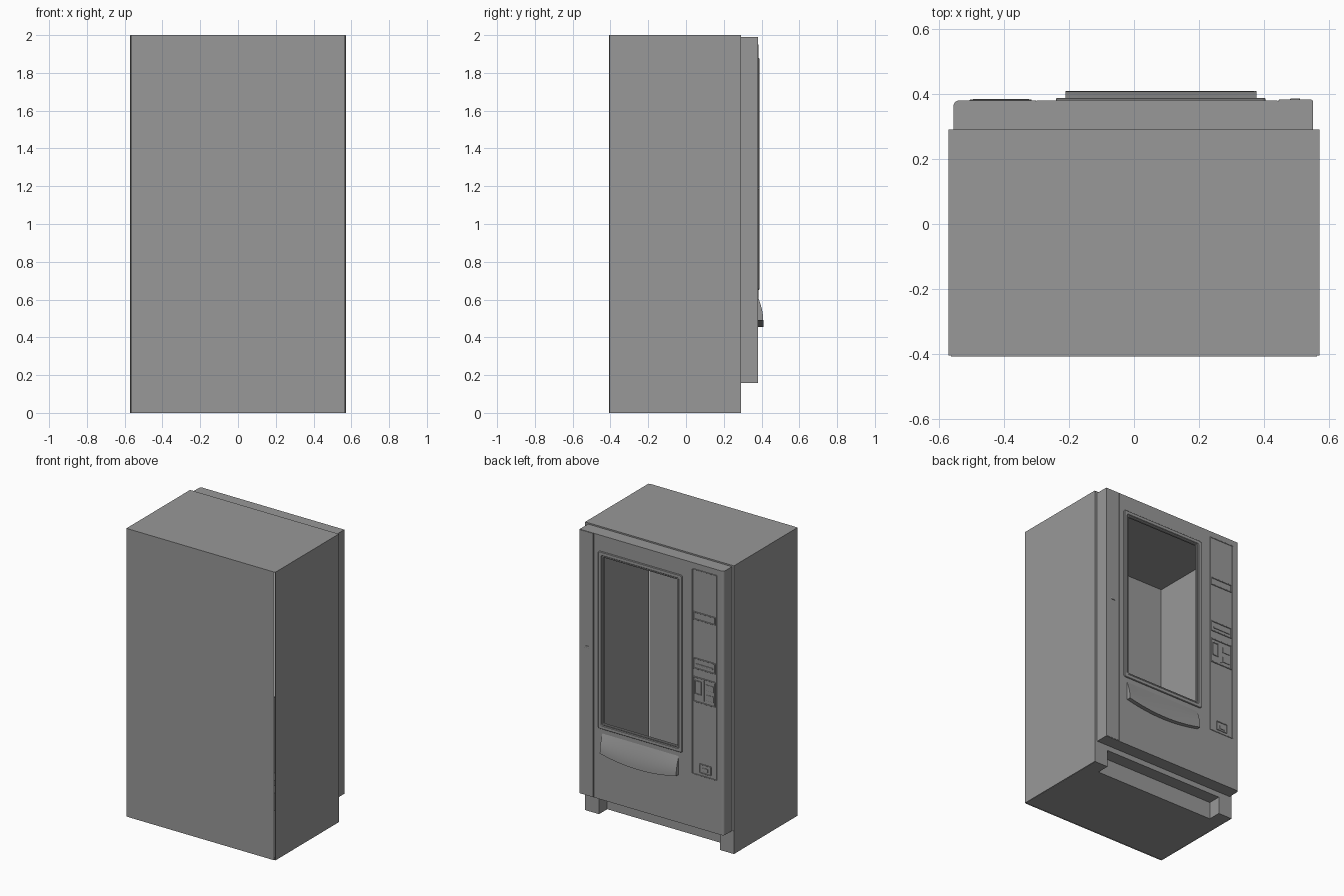
import bpy, bmesh, math

if "Cube" in bpy.data.objects:
    bpy.data.objects.remove(bpy.data.objects["Cube"])

# Dark grey paint shared by every part
paint = bpy.data.materials.new("dark_grey_paint")
paint.diffuse_color = (0.315, 0.315, 0.315, 1)
paint.use_nodes = True
paint.node_tree.nodes["Principled BSDF"].inputs["Base Color"].default_value = paint.diffuse_color


def finish(name, bm):
    bmesh.ops.recalc_face_normals(bm, faces=bm.faces)
    me = bpy.data.meshes.new(name)
    bm.to_mesh(me)
    bm.free()
    me.materials.append(paint)
    ob = bpy.data.objects.new(name, me)
    bpy.context.collection.objects.link(ob)
    return ob


def box_bm(x, y, z):
    bm = bmesh.new()
    bmesh.ops.create_cube(bm, size=1)
    for v in bm.verts:
        v.co = [(r[0] + r[1]) / 2 + c * (r[1] - r[0]) for c, r in zip(v.co, (x, y, z))]
    return bm


def box(name, x, y, z, bevel=0):
    ob = finish(name, box_bm(x, y, z))
    if bevel:
        m = ob.modifiers.new("bevel", "BEVEL")
        m.width, m.segments = bevel, 2
    return ob


def prism(name, pts, z0, z1):
    """Extrude an xy outline from z0 to z1."""
    bm = bmesh.new()
    f = bm.faces.new([bm.verts.new((x, y, z0)) for x, y in pts])
    r = bmesh.ops.extrude_face_region(bm, geom=[f])
    for v in r["geom"]:
        if isinstance(v, bmesh.types.BMVert):
            v.co.z = z1
    return finish(name, bm)


def frame(name, x, z, y0, y1, w, r=0.012, seg=4):
    """Rounded rectangular ring facing +y."""
    def loop(d, rad):
        out = []
        for k, (sx, sz) in enumerate(((1, 1), (-1, 1), (-1, -1), (1, -1))):
            cx = (x[1] - d - rad) if sx > 0 else (x[0] + d + rad)
            cz = (z[1] - d - rad) if sz > 0 else (z[0] + d + rad)
            for i in range(seg + 1):
                a = math.pi / 2 * (k + i / seg)
                out.append((cx + rad * math.cos(a), cz + rad * math.sin(a)))
        return out
    c = min(0.003, w / 4)
    section = [(0, y0), (0, y1 - c), (c, y1), (w - c, y1), (w, y1 - c), (w, y0)]
    bm = bmesh.new()
    rings = [[bm.verts.new((px, y, pz)) for px, pz in loop(d, r)] for d, y in section]
    n = len(rings[0])
    for a, b in zip(rings, rings[1:] + rings[:1]):
        for i in range(n):
            j = (i + 1) % n
            bm.faces.new((a[i], a[j], b[j], b[i]))
    return finish(name, bm)


def cut(ob, *rng):
    c = box("cutter", *rng)
    c.hide_render = True
    c.hide_viewport = True
    c.display_type = "WIRE"
    m = ob.modifiers.new("cut", "BOOLEAN")
    m.operation, m.object, m.solver = "DIFFERENCE", c, "EXACT"


# Cabinet shell of thin separate panels
T = 0.005
notch = [(-0.565, -0.4), (0.565, -0.4), (0.565, 0.288), (0.465, 0.288),
         (0.465, 0.2), (-0.465, 0.2), (-0.465, 0.288), (-0.565, 0.288)]
prism("cabinet_floor", notch, 0, T)
box("cabinet_roof", (-0.566, 0.566), (-0.405, 0.29), (2 - T, 2))
box("cabinet_back", (-0.563, 0.563), (-0.408, -0.403), (0, 2))
box("front_flange_top", (-0.566, 0.566), (0.285, 0.289), (1.95, 1.996))
for s, side in ((-1, "left"), (1, "right")):
    box(f"cabinet_side_{side}", sorted((s * 0.566, s * 0.571)), (-0.405, 0.29), (0, 2))
    box(f"front_flange_{side}", sorted((s * 0.53, s * 0.567)), (0.285, 0.289), (0.15, 1.96))
    # Feet either side of the kick recess
    box(f"foot_front_{side}", sorted((s * 0.465, s * 0.567)), (0.285, 0.29), (0, 0.16))
    box(f"foot_inner_{side}", sorted((s * 0.465, s * 0.47)), (0.2, 0.286), (0, 0.12))
box("kick_panel", (-0.465, 0.465), (0.195, 0.2), (0, 0.12))
box("kick_soffit", (-0.47, 0.47), (0.195, 0.286), (0.12, 0.125))
box("kick_lintel", (-0.465, 0.465), (0.285, 0.29), (0.12, 0.16))

# Door: open-backed pressed shell with one rounded vertical edge
bm = box_bm((-0.555, 0.55), (0.289, 0.38), (0.157, 1.99))
edge = [e for e in bm.edges if all(v.co.x < 0 and v.co.y > 0.35 for v in e.verts)]
bmesh.ops.bevel(bm, geom=edge, offset=0.018, segments=5, profile=0.5, affect="EDGES")
back = [f for f in bm.faces if all(v.co.y < 0.3 for v in f.verts)]
bmesh.ops.delete(bm, geom=back, context="FACES_ONLY")
door = finish("door", bm)
sol = door.modifiers.new("thickness", "SOLIDIFY")
sol.thickness, sol.offset = 0.008, -1
cut(door, (-0.2, 0.37), (0.33, 0.42), (0.685, 1.85))
for gx in (-0.3, 0.442):
    cut(door, (gx - 0.001, gx + 0.001), (0.377, 0.42), (0.1, 2.05))

# Door edge strip and lock
box("door_edge_strip", (0.446, 0.546), (0.379, 0.382), (0.16, 1.987))
box("door_lock", (0.48, 0.51), (0.38, 0.386), (1.182, 1.196), 0.002)

# Window surround: outer rim and inner gasket
frame("window_frame", (-0.24, 0.405), (0.65, 1.88), 0.378, 0.388, 0.026)
frame("window_gasket", (-0.214, 0.379), (0.676, 1.855), 0.37, 0.384, 0.013, 0.006)

# Delivery flap: bulging front with a bowed lower edge
bm = bmesh.new()
NX, NV, cx, hw = 24, 8, 0.083, 0.293
rings = []
for i in range(NX + 1):
    u = 2 * i / NX - 1
    zb = 0.49 - 0.035 * (1 - u * u)
    pts = [(0.38 + 0.029 * math.sin(math.pi / 2 * k / NV), 0.618 + (zb - 0.618) * k / NV)
           for k in range(NV + 1)] + [(0.379, zb)]
    rings.append([bm.verts.new((cx + hw * u, y, z)) for y, z in pts])
n = len(rings[0])
for a, b in zip(rings, rings[1:]):
    for k in range(n):
        j = (k + 1) % n
        bm.faces.new((a[k], a[j], b[j], b[k]))
bm.faces.new(rings[0])
bm.faces.new(rings[-1])
flap = finish("delivery_flap", bm)

# Control column: trim, display, bill slot, selector, coin return
frame("control_panel_trim", (-0.505, -0.315), (0.525, 1.95), 0.379, 0.383, 0.005, 0.005)
frame("display_trim", (-0.495, -0.323), (1.6, 1.655), 0.379, 0.385, 0.006, 0.005)
frame("bill_trim", (-0.495, -0.323), (1.26, 1.335), 0.379, 0.385, 0.006, 0.005)
box("bill_slot", (-0.475, -0.345), (0.379, 0.385), (1.285, 1.297), 0.002)
frame("selector_trim", (-0.495, -0.323), (1.03, 1.205), 0.379, 0.385, 0.006, 0.005)
frame("coin_trim", (-0.385, -0.335), (1.085, 1.18), 0.379, 0.384, 0.005, 0.004)
for z0 in (1.06, 1.13):
    box("selector_button", (-0.482, -0.42), (0.379, 0.384), (z0, z0 + 0.04), 0.002)
box("selector_divider", (-0.408, -0.402), (0.379, 0.384), (1.05, 1.19))
frame("coin_return_trim", (-0.46, -0.37), (0.545, 0.61), 0.379, 0.384, 0.005, 0.004)
box("coin_return_flap", (-0.435, -0.395), (0.379, 0.384), (0.56, 0.585), 0.002)

# Smooth the curved flap, keep the pressed panels flat
bpy.ops.object.select_all(action="DESELECT")
flap.select_set(True)
bpy.context.view_layer.objects.active = flap
bpy.ops.object.shade_smooth_by_angle(angle=math.radians(30))
